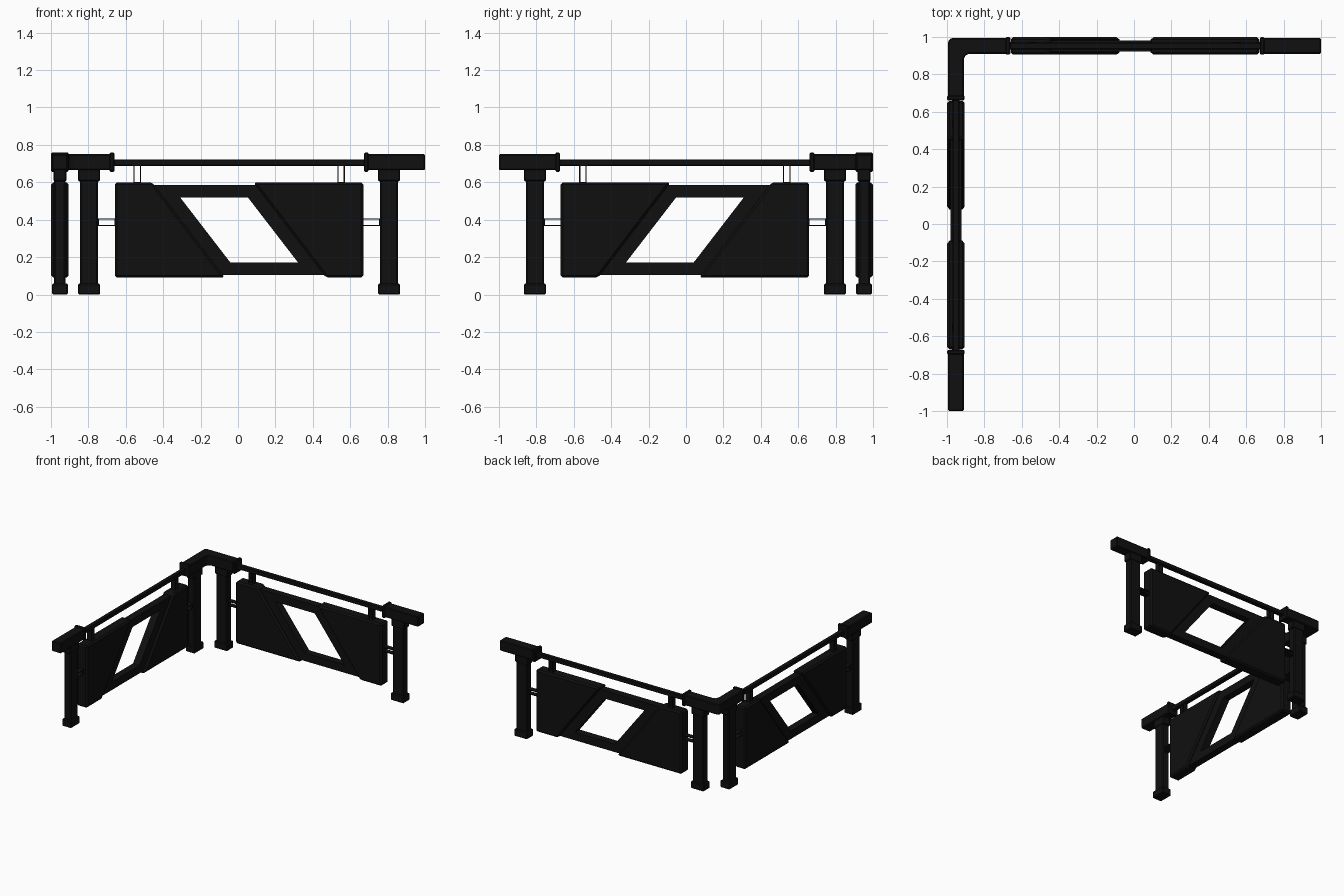
import bpy, bmesh
from mathutils import Vector

cube = bpy.data.objects.get("Cube")
if cube:
    bpy.data.objects.remove(cube, do_unlink=True)

black = bpy.data.materials.new("near_black")
black.use_nodes = True
colour = (0.005, 0.005, 0.005, 1)
black.diffuse_color = colour
black.node_tree.nodes["Principled BSDF"].inputs["Base Color"].default_value = colour

C = 0.006      # middle of each run along its length
LINE = 0.952   # distance of each run from the centre
MID = 0.345    # middle height of the panels


def back(u, v, z):
    return Vector((u + C, LINE + v, z))


def side(u, v, z):
    return Vector((-LINE - v, -u - C, z))


def finish(bm, name, bevel=0):
    bmesh.ops.recalc_face_normals(bm, faces=bm.faces)
    if bevel:
        bmesh.ops.bevel(bm, geom=bm.edges[:], offset=bevel, segments=1,
                        affect='EDGES', clamp_overlap=True)
    mesh = bpy.data.meshes.new(name)
    bm.to_mesh(mesh)
    bm.free()
    mesh.materials.append(black)
    bpy.context.collection.objects.link(bpy.data.objects.new(name, mesh))


def add_prism(bm, lower, upper):
    a = [bm.verts.new(p) for p in lower]
    b = [bm.verts.new(p) for p in upper]
    bm.faces.new(a)
    bm.faces.new(b)
    n = len(a)
    for i in range(n):
        j = (i + 1) % n
        bm.faces.new((a[i], a[j], b[j], b[i]))


def slab(name, place, outlines, half, bevel=0):
    """Extrude (u, z) outlines through the thickness of a run."""
    bm = bmesh.new()
    for outline in outlines:
        add_prism(bm, [place(u, -half, z) for u, z in outline],
                  [place(u, half, z) for u, z in outline])
    finish(bm, name, bevel)


def rect(u0, u1, z0, z1):
    return [(u0, z0), (u1, z0), (u1, z1), (u0, z1)]


def frame(u0, u1, z0, z1, t=0.006):
    """Four thin walls around an opening."""
    return [rect(u0, u0 + t, z0, z1), rect(u1 - t, u1, z0, z1),
            rect(u0 + t, u1 - t, z0, z0 + t), rect(u0 + t, u1 - t, z1 - t, z1)]


def turned(outline, s):
    """Half turn about the panel centre when s is -1."""
    return [(s * u, MID + s * (z - MID)) for u, z in outline]


plate = [(-0.664, 0.09), (-0.076, 0.09), (-0.465, 0.6), (-0.664, 0.6)]
band = [(-0.5, 0.585), (-0.366, 0.585), (0.004, 0.105), (-0.12, 0.105)]
rail = rect(-0.45, 0.12, 0.52, 0.585)

for run, place in (("back", back), ("side", side)):
    for end, s in (("near", -1), ("far", 1)):
        tag = f"{run}_{end}_"
        post = s * 0.802
        # Post with foot and head
        slab(tag + "post", place, [rect(post - 0.048, post + 0.048, 0, 0.68)], 0.031, 0.008)
        slab(tag + "post_foot", place, [rect(post - 0.059, post + 0.059, 0, 0.058)], 0.042, 0.006)
        slab(tag + "post_head", place, [rect(post - 0.059, post + 0.059, 0.605, 0.672)], 0.034, 0.006)
        # Collar where the handrail enters the beam
        slab(tag + "collar", place, [rect(s * 0.68 - 0.013, s * 0.68 + 0.013, 0.656, 0.759)], 0.047, 0.006)
        # Hollow brackets holding the panel
        slab(tag + "hanger", place, [*frame(s * 0.545 - 0.02, s * 0.545 + 0.02, 0.595, 0.692)], 0.02)
        lo, hi = sorted((s * 0.66, s * 0.755))
        slab(tag + "side_tie", place, [*frame(lo, hi, 0.366, 0.406)], 0.02)
        # Panel: thick slanted plate, thinner band and rail around the opening
        slab(tag + "panel_plate", place, [turned(plate, -s)], 0.047, 0.012)
        slab(tag + "panel_band", place, [turned(band, -s)], 0.03)
        slab(tag + "panel_rail", place, [turned(rail, -s)], 0.03)
    # Slim handrail and the beam at the free end
    slab(run + "_handrail", place, [rect(-0.68, 0.68, 0.688, 0.722)], 0.018, 0.004)
    slab(run + "_end_beam", place, [rect(0.68, 1 - C, 0.665, 0.75)], 0.042, 0.006)

# Corner beam with a clipped outer corner and a filleted inner one
o, i, e = 0.994, 0.91, 0.674
plan = [(-e, o), (-o + 0.02, o), (-o + 0.006, o - 0.006), (-o, o - 0.02), (-o, e),
        (-i, e), (-i, i - 0.03), (-i + 0.008, i - 0.008), (-i + 0.03, i), (-e, i)]
bm = bmesh.new()
add_prism(bm, [(x, y, 0.665) for x, y in plan], [(x, y, 0.75) for x, y in plan])
finish(bm, "corner_beam", 0.006)
